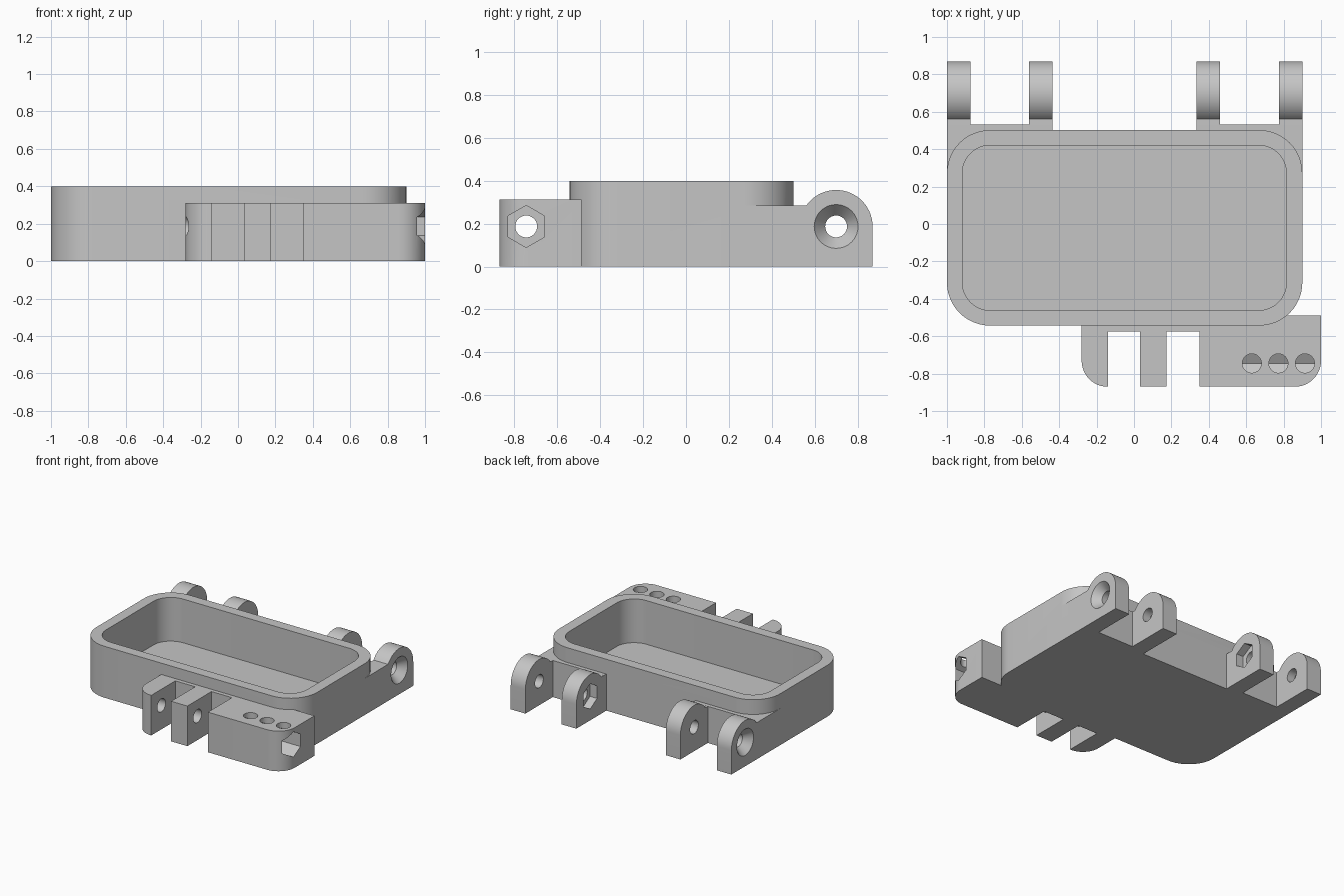
import bpy, bmesh
from math import sin, cos, radians, pi

if "Cube" in bpy.data.objects:
    bpy.data.objects.remove(bpy.data.objects["Cube"], do_unlink=True)

grey = bpy.data.materials.new("plain grey")
grey.use_nodes = True
GREY = (0.56, 0.56, 0.56, 1)
grey.diffuse_color = GREY
grey.node_tree.nodes["Principled BSDF"].inputs["Base Color"].default_value = GREY


def loft(name, axis, a, b, start, end=None):
    """Solid between two outlines: (y, z) points along x, or (x, y) points along z."""
    bm = bmesh.new()
    place = (lambda p, d: (d, *p)) if axis == "x" else (lambda p, d: (*p, d))
    low = [bm.verts.new(place(p, a)) for p in start]
    high = [bm.verts.new(place(p, b)) for p in (end or start)]
    bm.faces.new(low)
    bm.faces.new(high)
    for i in range(len(low)):
        j = (i + 1) % len(low)
        bm.faces.new((low[i], low[j], high[j], high[i]))
    bmesh.ops.recalc_face_normals(bm, faces=bm.faces)
    mesh = bpy.data.meshes.new(name)
    bm.to_mesh(mesh)
    bm.free()
    obj = bpy.data.objects.new(name, mesh)
    mesh.materials.append(grey)
    bpy.context.scene.collection.objects.link(obj)
    return obj


def arc(cx, cy, r, start, stop, steps=12):
    angles = [radians(start + (stop - start) * i / steps) for i in range(steps + 1)]
    return [(cx + r * cos(t), cy + r * sin(t)) for t in angles]


def ring(cx, cy, r, sides=32):
    return [(cx + r * cos(pi / 2 + 2 * pi * i / sides),
             cy + r * sin(pi / 2 + 2 * pi * i / sides)) for i in range(sides)]


def outline(x0, x1, y0, y1, radii=(0, 0, 0, 0)):
    """Rectangle with its own radius at each corner, anticlockwise from lower left."""
    points = []
    corners = ((x0, y0, 1, 1), (x1, y0, -1, 1), (x1, y1, -1, -1), (x0, y1, 1, -1))
    for i, ((x, y, sx, sy), r) in enumerate(zip(corners, radii)):
        if r:
            points += arc(x + sx * r, y + sy * r, r, 180 + 90 * i, 270 + 90 * i)
        else:
            points.append((x, y))
    return points


def combine(target, others, operation):
    bpy.context.view_layer.objects.active = target
    for other in others:
        mod = target.modifiers.new(other.name, "BOOLEAN")
        mod.operation, mod.solver, mod.object = operation, "EXACT", other
        bpy.ops.object.modifier_apply(modifier=mod.name)
        bpy.data.objects.remove(other, do_unlink=True)


# Main dimensions
MID = -0.05                       # centre of the tray in x
AXIS_Z = 0.187                    # height of both pin axes
HINGE_Y, CLASP_Y = 0.70, -0.745
LUG_R, LUG_W = 0.17, 0.126
PIN_R, NUT_R, HEAD_R = 0.051, 0.098, 0.104
CLASP_TOP, HINGE_TOP = 0.312, 0.285
FLOOR = 0.06

# Tray body
tray = loft("hinged_tray", "z", 0, 0.4, outline(-1, 0.9, -0.543, 0.502, [0.23] * 4))
solids, cutters = [], []

# Hinge feet and lugs on the back, mirrored about the tray centre
lug_side = arc(HINGE_Y, AXIS_Z, LUG_R, 0, 145, 24)
lug_side += [(0.46, HINGE_TOP), (0.46, 0), (HINGE_Y + LUG_R, 0)]
for s in (-1, 1):
    def at(d):
        return MID + s * d
    inner, outer = 0.385, 0.95
    solids.append(loft("hinge_foot", "z", 0, HINGE_TOP,
                       outline(*sorted((at(inner), at(outer))), 0.27, 0.533)))
    for d in (inner, outer - LUG_W):
        solids.append(loft("hinge_lug", "x", at(d), at(d + LUG_W), lug_side))
    # Pin bore, nut pocket on the inner face, countersink on the outer face
    cutters.append(loft("hinge_bore", "x", at(0.3), at(1.05), ring(HINGE_Y, AXIS_Z, PIN_R)))
    cutters.append(loft("nut_pocket", "x", at(0.3), at(inner + 0.06),
                        ring(HINGE_Y, AXIS_Z, NUT_R, 6)))
    cutters.append(loft("countersink", "x", at(outer - 0.06), at(outer + 0.002),
                        ring(HINGE_Y, AXIS_Z, PIN_R), ring(HINGE_Y, AXIS_Z, HEAD_R)))

# Clasp on the front: backing strip, two lugs and the long block
solids.append(loft("clasp_strip", "z", 0, CLASP_TOP, outline(-0.28, 0.6, -0.574, -0.5)))
for name, x0, x1, back, radii in (
        ("end_lug", -0.28, -0.138, -0.5, (0.139, 0, 0, 0)),
        ("middle_lug", 0.033, 0.173, -0.5, (0, 0, 0, 0)),
        ("clasp_block", 0.35, 1.0, -0.488, (0, 0.14, 0, 0))):
    solids.append(loft(name, "z", 0, CLASP_TOP, outline(x0, x1, -0.87, back, radii)))

# Clasp pin bore, hexagonal channel and the three openings above it
cutters.append(loft("clasp_bore", "x", -0.4, 0.7, ring(CLASP_Y, AXIS_Z, PIN_R)))
cutters.append(loft("hex_channel", "x", 0.53, 1.1, ring(CLASP_Y, AXIS_Z, NUT_R, 6)))
for i in range(3):
    cutters.append(loft("top_opening", "z", AXIS_Z, 0.5,
                        ring(0.63 + 0.142 * i, CLASP_Y, PIN_R)))

# Hollow of the tray
cutters.append(loft("hollow", "z", FLOOR, 0.5,
                    outline(-0.918, 0.815, -0.462, 0.421, [0.15] * 4)))

combine(tray, solids, "UNION")
combine(tray, cutters, "DIFFERENCE")

bpy.ops.object.select_all(action="DESELECT")
tray.select_set(True)
bpy.context.view_layer.objects.active = tray
bpy.ops.object.shade_smooth_by_angle(angle=radians(30))
